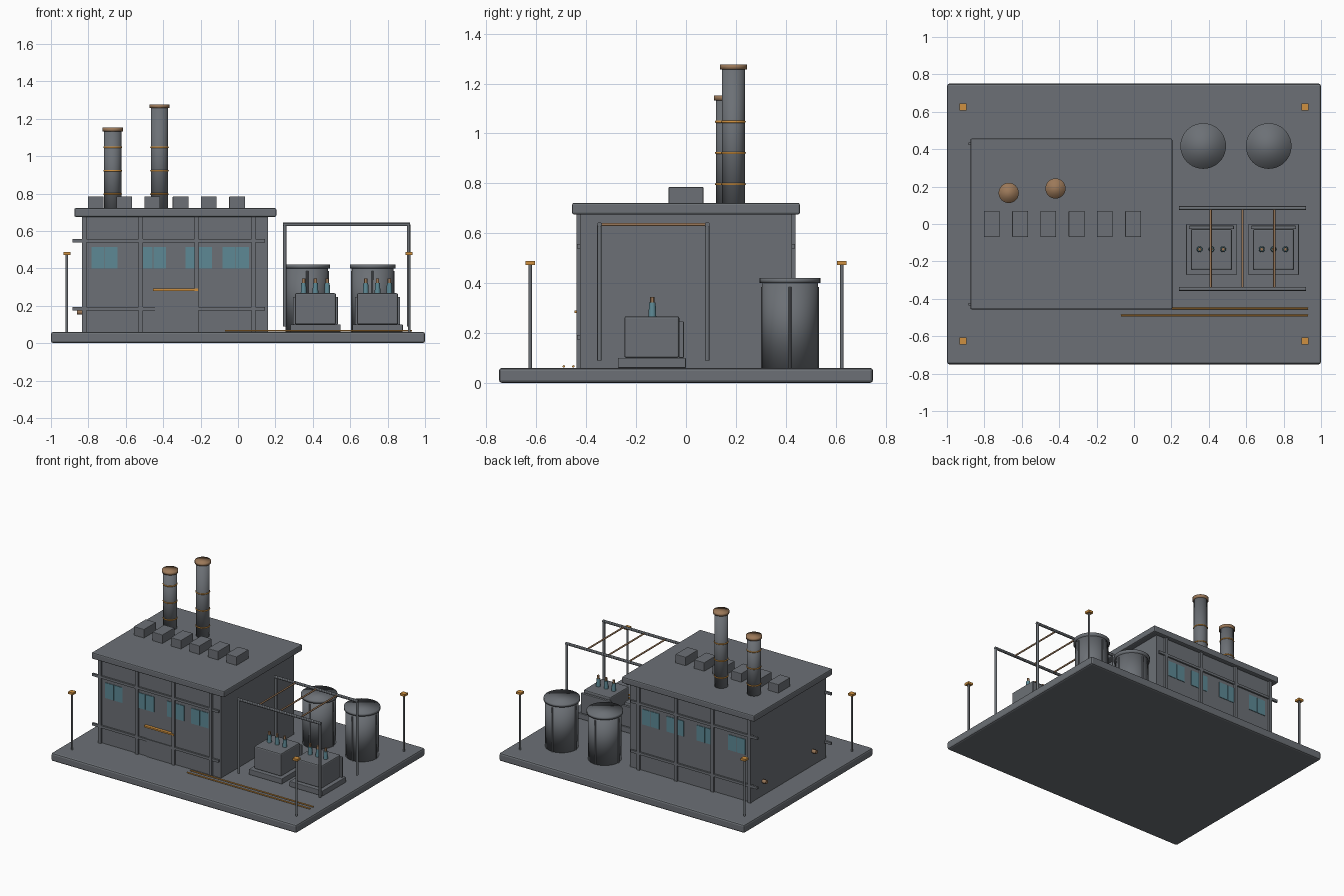
import bpy
from math import pi, cos, sin
from mathutils import Vector

cube = bpy.data.objects.get("Cube")
if cube:
    bpy.data.objects.remove(cube, do_unlink=True)


def material(name, rgb):
    m = bpy.data.materials.new(name)
    m.use_nodes = True
    m.diffuse_color = (*rgb, 1)
    m.node_tree.nodes["Principled BSDF"].inputs["Base Color"].default_value = (*rgb, 1)
    return m


GREY = material("slate grey", (0.15, 0.163, 0.18))
ORANGE = material("safety orange", (0.62, 0.28, 0.05))
COPPER = material("copper brown", (0.33, 0.19, 0.10))
GLASS = material("teal glass", (0.11, 0.25, 0.30))


def finish(name, mat, bevel=0):
    ob = bpy.context.object
    ob.name = name
    ob.data.materials.append(mat)
    if bevel:
        mod = ob.modifiers.new("Bevel", "BEVEL")
        mod.width = bevel
        mod.segments = 2
    return ob


def box(name, x, y, z, mat=GREY, bevel=0):
    """Box spanning the given (low, high) ranges."""
    spans = (x, y, z)
    bpy.ops.mesh.primitive_cube_add(size=1, location=[(a + b) / 2 for a, b in spans])
    bpy.context.object.scale = [b - a for a, b in spans]
    bpy.ops.object.transform_apply(location=False, rotation=False, scale=True)
    return finish(name, mat, bevel)


def rod(name, start, end, r, mat=GREY, sides=12, r_end=None, soft=False):
    """Round bar between two points, tapered if r_end is given."""
    a, b = Vector(start), Vector(end)
    bpy.ops.mesh.primitive_cone_add(
        vertices=sides, radius1=r, radius2=r if r_end is None else r_end,
        depth=(b - a).length, location=(a + b) / 2,
        rotation=(b - a).to_track_quat("Z", "Y").to_euler())
    if soft:
        bpy.ops.object.shade_smooth()
    else:
        bpy.ops.object.shade_smooth_by_angle()
    return finish(name, mat)


def upright(name, x, y, z, r, mat=GREY, **kw):
    return rod(name, (x, y, z[0]), (x, y, z[1]), r, mat, **kw)


def ring(name, x, y, z, r, thickness, mat):
    bpy.ops.mesh.primitive_torus_add(location=(x, y, z), major_radius=r, minor_radius=thickness,
                                     major_segments=32, minor_segments=8)
    bpy.ops.object.shade_smooth()
    return finish(name, mat)


GROUND = 0.06

# Site slab, main hall and roof
box("ground_slab", (-1, 1), (-0.75, 0.75), (0, GROUND), bevel=0.012)
box("hall_walls", (-0.83, 0.16), (-0.425, 0.425), (GROUND, 0.69))
box("hall_roof", (-0.875, 0.205), (-0.457, 0.457), (0.675, 0.722), bevel=0.008)

# Facade framing and windows on the front and back
for side, label in ((-1, "front"), (1, "back")):
    def out(a, b):
        return tuple(sorted((side * a, side * b)))
    for x in (-0.822, -0.52, -0.222, 0.083):
        box(label + "_pilaster", (x - 0.011, x + 0.011), out(0.42, 0.44), (GROUND, 0.68))
    for z in (0.183, 0.548):
        box(label + "_rail", (-0.885, 0.145), out(0.422, 0.437), (z - 0.009, z + 0.009))
    for x in (-0.713, -0.455, -0.21, -0.012):
        for dx in (-0.036, 0.036):
            box(label + "_window", (x + dx - 0.034, x + dx + 0.034), out(0.422, 0.429),
                (0.4, 0.513), GLASS)

# Door and its canopy
box("door", (-0.445, -0.22), (-0.432, -0.42), (GROUND, 0.28))
box("door_canopy", (-0.455, -0.212), (-0.447, -0.42), (0.28, 0.291), ORANGE)

# Pipe outlets on the side wall
for y in (-0.29, 0.29):
    rod("wall_outlet", (-0.82, y, 0.166), (-0.862, y, 0.166), 0.014, COPPER)

# Roof vents
for i in range(6):
    x = -0.76 + i * 0.151
    box("roof_vent", (x - 0.042, x + 0.042), (-0.07, 0.07), (0.715, 0.785), bevel=0.003)

# Chimneys with painted bands and caps
for x, y, top in ((-0.67, 0.166, 1.152), (-0.42, 0.19, 1.277)):
    upright("chimney", x, y, (0.69, top - 0.01), 0.046, sides=32, soft=True)
    upright("chimney_cap", x, y, (top - 0.02, top), 0.054, COPPER, sides=32, soft=True)
    for z in (0.797, 0.922, 1.047):
        ring("chimney_band", x, y, z, 0.045, 0.005, ORANGE)

# Storage tanks with lids and ribs
for x in (0.37, 0.72):
    y = 0.417
    upright("tank", x, y, (GROUND, 0.41), 0.112, sides=40, soft=True)
    upright("tank_lid", x, y, (0.4, 0.42), 0.122, sides=40, soft=True)
    for k in range(4):
        a = k * pi / 2
        upright("tank_rib", x + 0.111 * cos(a), y + 0.111 * sin(a), (GROUND, 0.385), 0.006, sides=8)

# Transformers on plinths, with radiators and insulators
for x in (0.414, 0.746):
    box("plinth", (x - 0.135, x + 0.135), (-0.273, 0), (GROUND, 0.1), bevel=0.004)
    box("transformer", (x - 0.11, x + 0.11), (-0.247, -0.027), (0.1, 0.267), bevel=0.008)
    box("radiator", (x - 0.12, x + 0.12), (-0.028, -0.009), (0.1, 0.247), bevel=0.003)
    for dx in (-0.063, 0, 0.063):
        upright("insulator", x + dx, -0.135, (0.262, 0.322), 0.016, GLASS, r_end=0.013)
        upright("insulator_tip", x + dx, -0.135, (0.32, 0.345), 0.009, COPPER)

# Cable gantry
FRONT, BACK, LOW, HIGH = -0.347, 0.085, 0.09, 0.635
for y in (FRONT, BACK):
    rod("gantry_beam", (0.24, y, HIGH), (0.92, y, HIGH), 0.01)
    for x in (0.25, 0.912):
        upright("gantry_post", x, y, (LOW, HIGH), 0.009)
for x in (0.41, 0.58, 0.75):
    rod("busbar", (x, FRONT, HIGH), (x, BACK, HIGH), 0.006, COPPER)

# Corner lamps
for x in (-0.915, 0.915):
    for y in (-0.625, 0.625):
        upright("lamp_post", x, y, (GROUND, 0.475), 0.007)
        box("lamp_head", (x - 0.019, x + 0.019), (y - 0.019, y + 0.019), (0.472, 0.488), ORANGE)

# Ground cables
for y in (-0.49, -0.452):
    rod("ground_cable", (-0.07, y, 0.066), (0.93, y, 0.066), 0.005, ORANGE, sides=8)
